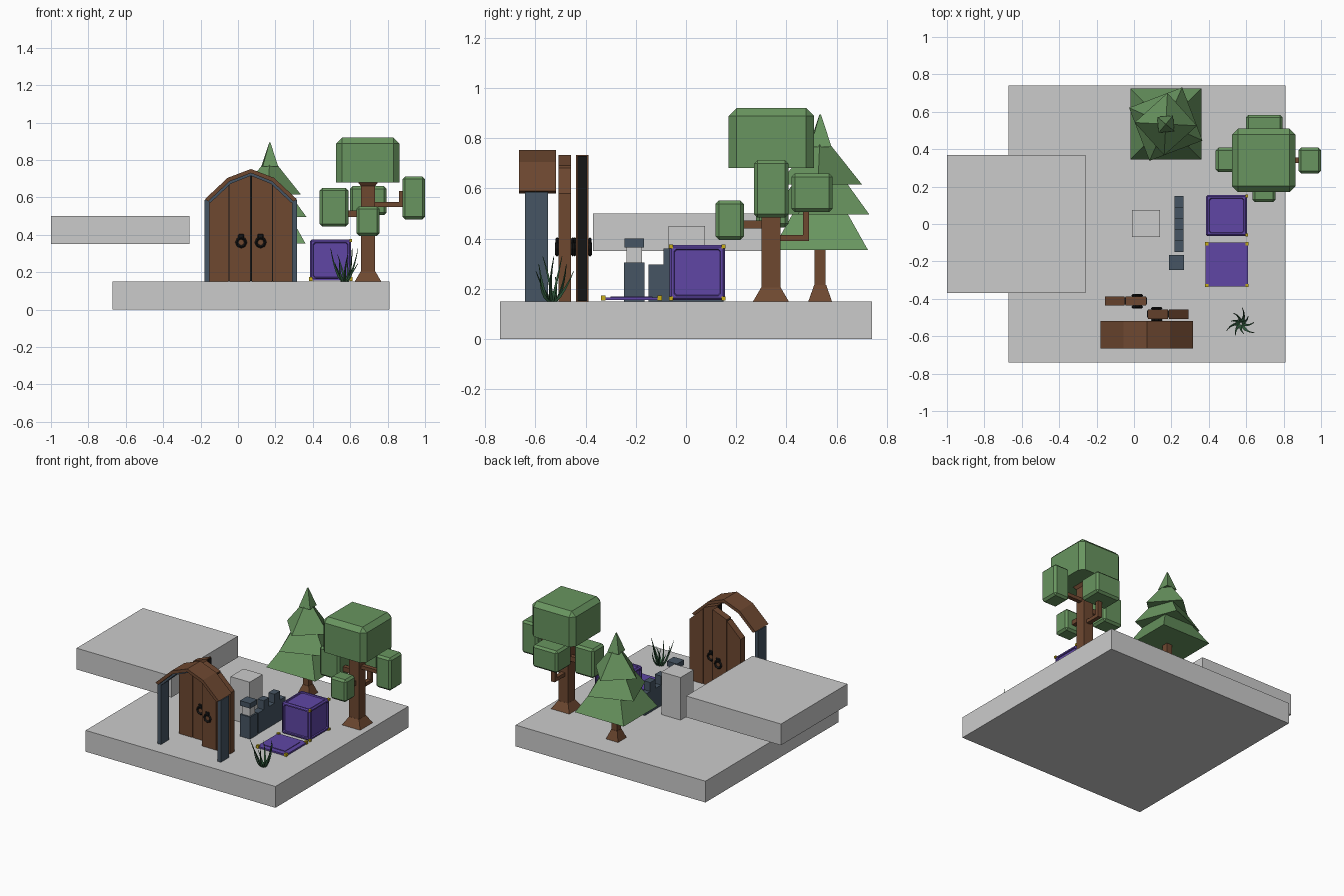
import bpy, bmesh, math
from mathutils import Matrix, Vector

if "Cube" in bpy.data.objects:
    bpy.data.objects.remove(bpy.data.objects["Cube"])


def mat(name, r, g, b):
    m = bpy.data.materials.new(name)
    m.diffuse_color = (r, g, b, 1)
    m.use_nodes = True
    m.node_tree.nodes["Principled BSDF"].inputs["Base Color"].default_value = m.diffuse_color
    return m


WOOD = mat("wood", .156, .065, .03)
SLATE = mat("slate", .061, .091, .125)
LEAF = mat("leaf", .14, .30, .115)
GRASS = mat("dark_leaf", .03, .10, .045)
PURPLE = mat("purple", .115, .061, .376)
GOLD = mat("gold", .58, .43, .01)
BLACK = mat("black", .008, .008, .008)


def finish(name, bm, m=None):
    bmesh.ops.recalc_face_normals(bm, faces=bm.faces)
    me = bpy.data.meshes.new(name)
    bm.to_mesh(me)
    bm.free()
    ob = bpy.data.objects.new(name, me)
    bpy.context.collection.objects.link(ob)
    if m:
        me.materials.append(m)
    return ob


def box(name, x, y, z, m=None, bevel=0, keep_bottom=False):
    """Box from (min, max) ranges, optionally chamfered."""
    bm = bmesh.new()
    bmesh.ops.create_cube(bm, size=1)
    for v in bm.verts:
        v.co = [r[0] if c < 0 else r[1] for c, r in zip(v.co, (x, y, z))]
    if bevel:
        edges = [e for e in bm.edges
                 if not (keep_bottom and all(v.co.z < z[0] + 1e-4 for v in e.verts))]
        bmesh.ops.bevel(bm, geom=edges, offset=bevel, segments=1, affect='EDGES')
    return finish(name, bm, m)


def frustum(name, x, y, z0, z1, w0, w1, m, turn=0):
    """Square frustum; w0 and w1 are half widths, turn in degrees."""
    bm = bmesh.new()
    s = math.sqrt(2)
    bmesh.ops.create_cone(bm, cap_ends=True, segments=4, radius1=w0 * s,
                          radius2=w1 * s, depth=z1 - z0)
    bm.transform(Matrix.Translation((x, y, (z0 + z1) / 2))
                 @ Matrix.Rotation(math.radians(45 + turn), 4, 'Z'))
    return finish(name, bm, m)


def prism(name, pts, y0, y1, m):
    """Extrude an x-z outline from y0 to y1."""
    bm = bmesh.new()
    f = bm.faces.new([bm.verts.new((px, y0, pz)) for px, pz in pts])
    ext = bmesh.ops.extrude_face_region(bm, geom=[f])
    bmesh.ops.translate(bm, vec=(0, y1 - y0, 0),
                        verts=[v for v in ext["geom"] if isinstance(v, bmesh.types.BMVert)])
    return finish(name, bm, m)


def gold_frame(name, matrix, half=.058, bar=.015, t=.004):
    """Square ring lying on the local xy plane."""
    bm = bmesh.new()
    bmesh.ops.create_grid(bm, x_segments=1, y_segments=1, size=half)
    r = bmesh.ops.inset_region(bm, faces=bm.faces[:], thickness=bar)
    inner = [f for f in bm.faces if f not in r["faces"]]
    bmesh.ops.delete(bm, geom=inner, context='FACES')
    ext = bmesh.ops.extrude_face_region(bm, geom=bm.faces[:])
    bmesh.ops.translate(bm, vec=(0, 0, t),
                        verts=[v for v in ext["geom"] if isinstance(v, bmesh.types.BMVert)])
    bm.transform(matrix)
    return finish(name, bm, GOLD)


# Grey floor slab, raised slab and pillar
box("floor_slab", (-.67, .81), (-.74, .74), (0, .15))
box("raised_slab", (-1, -.26), (-.37, .37), (.35, .50))
box("pillar", (-.01, .14), (-.07, .075), (.15, .45))

# Battlement wall with merlons, and small tower
box("wall", (.216, .264), (-.15, .15), (.15, .297), SLATE)
for i in (-1, 1):
    box("merlon", (.216, .264), (i * .06 - .03, i * .06 + .03), (.297, .36), SLATE)
box("tower_base", (.187, .267), (-.247, -.165), (.15, .305), SLATE)
box("tower_neck", (.197, .257), (-.236, -.176), (.305, .365))
box("tower_cap", (.187, .267), (-.245, -.167), (.365, .40), SLATE)

# Doorway: posts and four-part arch with slate lining
for n, a, b in (("left_post", -.178, -.153), ("right_post", .29, .315)):
    box(n, (a, b), (-.64, -.55), (.15, .585), SLATE)
arch = [(-.178, .59), (-.055, .705), (.069, .752), (.192, .705), (.315, .59)]
mid = Vector((.069, .45))


def shrink(p, d):
    v = Vector(p)
    return tuple(v - (v - mid).normalized() * d)


for a, b in zip(arch, arch[1:]):
    prism("arch_board", [a, b, shrink(b, .022), shrink(a, .022)], -.665, -.518, WOOD)
    prism("arch_lining", [shrink(a, .022), shrink(b, .022), shrink(b, .036), shrink(a, .036)],
          -.64, -.55, SLATE)

# Two door leaves, each of two planks, a dark core and a ring handle
for side, y0, y1 in ((1, -.507, -.457), (-1, -.437, -.388)):
    def out(pts):
        return [(.069 + side * u, z) for u, z in pts]
    prism("door_inner_plank", out([(.006, .15), (.114, .15), (.114, .69), (.006, .733)]), y0, y1, WOOD)
    prism("door_outer_plank", out([(.119, .15), (.223, .15), (.223, .58), (.119, .68)]), y0, y1, WOOD)
    prism("door_core", out([(0, .152), (.22, .152), (.22, .575), (.117, .678), (0, .728)]),
          y0 + .006, y1 - .006, BLACK)
    hx = .069 + side * .052
    for y in (y0 - .006, y1 + .006):
        box("handle_plate", (hx - .016, hx + .016), (y - .006, y + .006), (.375, .405), BLACK, .005)
        bpy.ops.mesh.primitive_torus_add(major_segments=8, minor_segments=4, major_radius=.024,
                                         minor_radius=.008, location=(hx, y, .36),
                                         rotation=(math.pi / 2, 0, 0))
        ring = bpy.context.object
        ring.name = "handle_ring"
        ring.data.materials.append(BLACK)

# Purple cube with inset panels and gold frames on every side
centre = Vector((.495, .045, .265))
bm = bmesh.new()
bmesh.ops.create_cube(bm, size=.22)
sides = bm.faces[:]
bmesh.ops.inset_individual(bm, faces=sides, thickness=.024, depth=0)
bmesh.ops.inset_individual(bm, faces=sides, thickness=.004, depth=-.008)
bm.transform(Matrix.Translation(centre))
cube = finish("purple_cube", bm, PURPLE)
mod = cube.modifiers.new("bevel", 'BEVEL')
mod.width, mod.segments, mod.limit_method = .008, 1, 'ANGLE'
mod.angle_limit = math.radians(80)
for axis in range(3):
    for s in (-1, 1):
        d = Vector((0, 0, 0))
        d[axis] = s
        gold_frame("cube_frame", Matrix.Translation(centre + d * .101)
                   @ d.to_track_quat('Z', 'Y').to_matrix().to_4x4(), t=.008)
for sy in (-1, 1):
    for sz in (-1, 1):
        y, z = centre.y + sy * .104, centre.z + sz * .104
        box("cube_stud", (.595, .61), (y - .008, y + .008), (z - .008, z + .008), GOLD)

# Flat purple floor panel with gold frame and corner studs
box("floor_panel", (.382, .61), (-.335, -.1), (.155, .166), PURPLE)
box("floor_panel_middle", (.415, .577), (-.30, -.134), (.166, .17), PURPLE)
gold_frame("panel_frame", Matrix.Translation((.495, -.216, .169)))
for sx in (-1, 1):
    for sy in (-1, 1):
        x, y = .496 + sx * .108, -.217 + sy * .112
        box("panel_stud", (x - .009, x + .009), (y - .009, y + .009), (.153, .174), GOLD)

# Pine tree: flared trunk and twisted square layers
px, py = .17, .534
frustum("pine_root", px, py, .15, .215, .047, .024, WOOD)
frustum("pine_trunk", px, py, .21, .40, .022, .022, WOOD)
for z0, z1, w0, w1, turn in ((.355, .56, .19, .075, 0), (.495, .66, .152, .06, 21),
                             (.615, .78, .118, .025, 42), (.765, .893, .042, .003, 5)):
    frustum("pine_layer", px, py, z0, z1, w0, w1, LEAF, turn)

# Broadleaf tree: trunk, branches and chamfered leaf blocks
tx, ty = .695, .338
frustum("tree_root", tx, ty, .15, .205, .071, .039, WOOD)
frustum("tree_trunk", tx, ty, .20, .665, .038, .038, WOOD)
frustum("tree_fork", tx, ty, .66, .69, .038, .06, WOOD)
box("right_branch", (tx, .90), (.325, .355), (.55, .575), WOOD)
box("right_branch_tip", (.862, .89), (.325, .355), (.55, .635), WOOD)
box("left_branch", (.56, tx), (.325, .355), (.495, .53), WOOD)
box("front_branch", (.68, .71), (.20, ty), (.44, .472), WOOD)
box("back_branch", (.68, .71), (ty, .49), (.39, .415), WOOD)
box("back_branch_tip", (.68, .71), (.465, .49), (.39, .53), WOOD)
box("crown", (.525, .863), (.17, .51), (.68, .92), LEAF, .032, True)
for n, x, y, z in (("left_leaves", (.437, .59), (.278, .408), (.445, .65)),
                   ("front_leaves", (.633, .757), (.117, .23), (.395, .552)),
                   ("right_leaves", (.88, 1.0), (.27, .408), (.483, .712)),
                   ("back_leaves", (.598, .795), (.42, .583), (.505, .66))):
    box(n, x, y, z, LEAF, .014)

# Grass tuft: tapered blades bending outward
for i in range(9):
    a = math.tau * i / 9 + .3
    h = (.18, .12, .15, .10)[i % 4]
    reach = .045 + .03 * ((i * 5) % 3) / 2
    bm = bmesh.new()
    prev = None
    for k in range(6):
        t = k / 5
        b = a + .5 * t
        c = Vector((.572 + math.cos(b) * (.01 + reach * t ** .8),
                    -.533 + math.sin(b) * (.01 + reach * t ** .8), .148 + h * t ** 1.2))
        r = .009 * (1 - t * .95) + .001
        ringv = [bm.verts.new(c + Vector((math.cos(b + q * math.tau / 3) * r,
                                          math.sin(b + q * math.tau / 3) * r, 0))) for q in range(3)]
        if prev:
            for q in range(3):
                bm.faces.new((prev[q], prev[(q + 1) % 3], ringv[(q + 1) % 3], ringv[q]))
        else:
            bm.faces.new(ringv)
        prev = ringv
    bm.faces.new(prev)
    finish("grass_blade", bm, GRASS)
